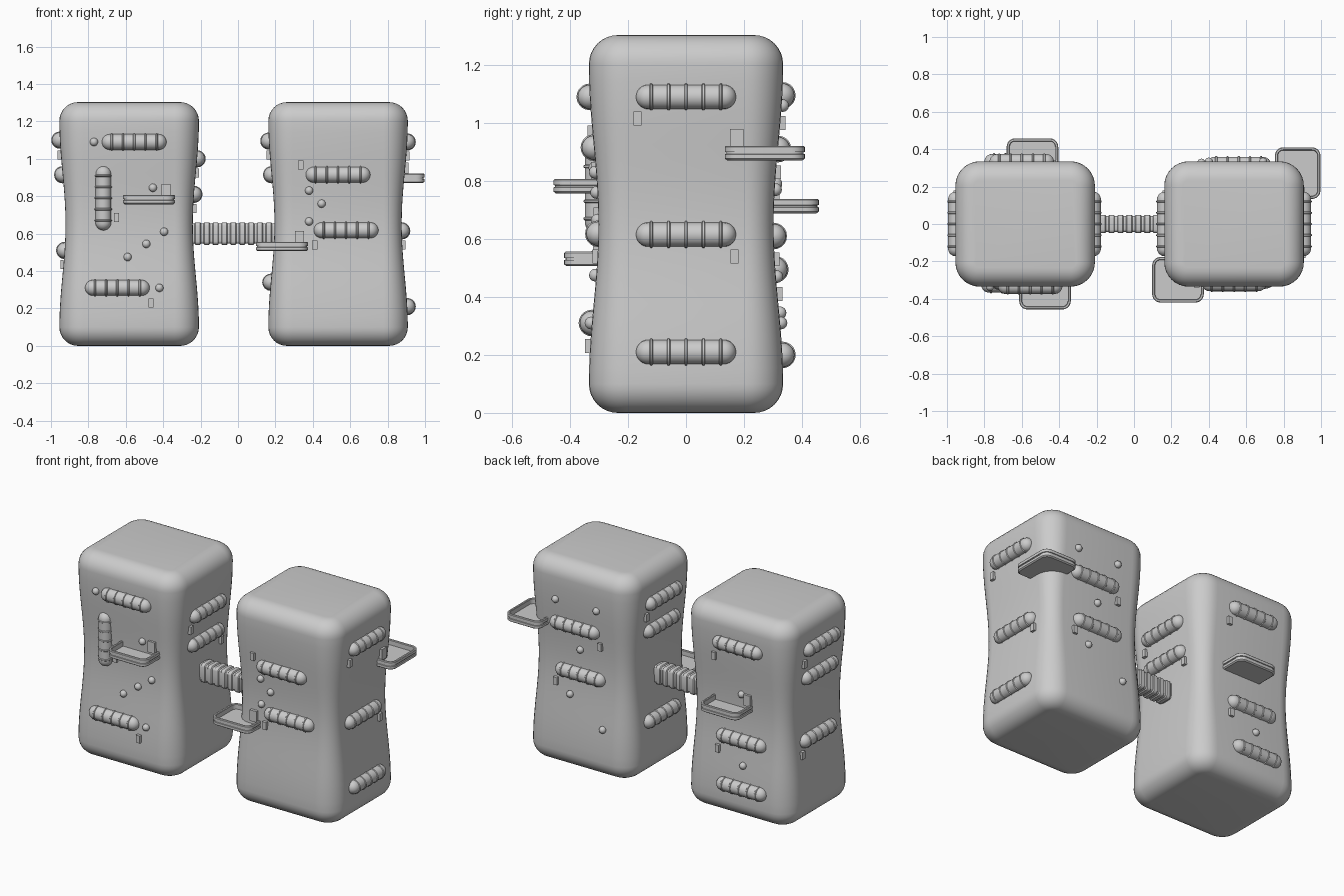
import bpy, bmesh
from math import sin, cos, pi, radians
from mathutils import Matrix, Vector

if "Cube" in bpy.data.objects:
    bpy.data.objects.remove(bpy.data.objects["Cube"])

HX, HY, H = 0.373, 0.335, 1.303
TOWERS = {'left': -0.582, 'right': 0.535}


def finish(name, bm, loc=(0, 0, 0)):
    bmesh.ops.recalc_face_normals(bm, faces=bm.faces)
    me = bpy.data.meshes.new(name)
    bm.to_mesh(me)
    bm.free()
    ob = bpy.data.objects.new(name, me)
    ob.location = loc
    bpy.context.collection.objects.link(ob)
    return ob


def skin(bm, rings):
    for a, b in zip(rings, rings[1:]):
        n = len(a)
        for i in range(n):
            bm.faces.new((a[i], a[(i + 1) % n], b[(i + 1) % n], b[i]))
    bm.faces.new(rings[0])
    bm.faces.new(rings[-1])


def loft(name, sections, loc, seg=6):
    """Stack rounded rectangles (half x, half y, radius, z)."""
    bm = bmesh.new()
    rings = []
    for hx, hy, r, z in sections:
        ring = []
        for k, (sx, sy) in enumerate(((1, 1), (-1, 1), (-1, -1), (1, -1))):
            for i in range(seg + 1):
                a = pi / 2 * (k + i / seg)
                ring.append(bm.verts.new((sx * (hx - r) + r * cos(a),
                                          sy * (hy - r) + r * sin(a), z)))
        rings.append(ring)
    skin(bm, rings)
    return finish(name, bm, loc)


def waist(z):
    t = min(max((z - 0.1) / 1.1, 0), 1)
    return 0.033 * sin(pi * t) ** 2


def tower(name, x):
    R, secs = 0.1, []
    for i in range(9):
        a = pi / 2 * i / 8
        secs.append((R * (1 - sin(a)), R * (1 - cos(a))))
    secs += [(waist(0.1 + 1.1 * i / 20), 0.1 + 1.1 * i / 20) for i in range(1, 20)]
    secs += [(d, H - z) for d, z in reversed(secs[:9])]
    loft(name, [(HX - d, HY - d, max(0.13 - d, 0.03), z) for d, z in secs], (x, 0, 0), 8)


def on_wall(t, side, u, z, out=0.0):
    d = waist(z) - out
    x = TOWERS[t]
    return {'front': (u, -HY + d, z), 'back': (u, HY - d, z),
            'inner_minus': (x - HX + d, u, z), 'plus': (x + HX - d, u, z)}[side]


def grip(t, side, u, z, axis=None):
    """Ribbed capsule handle, revolved about its long axis."""
    L, r, n = 0.1725, 0.042, 20
    prof = [(-L + r * (1 - cos(a)), r * sin(a)) for a in [pi / 2 * i / 7 + 0.05 for i in range(7)]]
    for c in (-0.12, -0.06, 0, 0.06, 0.12):
        prof += [(c - 0.006, r), (c - 0.003, r + 0.004), (c + 0.003, r + 0.004), (c + 0.006, r)]
    prof += [(-p, q) for p, q in reversed(prof[:7])]
    bm = bmesh.new()
    skin(bm, [[bm.verts.new((p, q * cos(2 * pi * i / n), q * sin(2 * pi * i / n)))
               for i in range(n)] for p, q in prof])
    ob = finish('grip', bm, on_wall(t, side, u, z))
    if axis == 'z':
        ob.rotation_euler[1] = pi / 2
    elif side in ('inner_minus', 'plus'):
        ob.rotation_euler[2] = pi / 2


def bolt(t, side, u, z):
    bm = bmesh.new()
    bmesh.ops.create_uvsphere(bm, u_segments=14, v_segments=8, radius=0.022)
    finish('bolt', bm, on_wall(t, side, u, z, 0.003))


def tag(t, side, u, z, w=0.028, h=0.048):
    flat = side in ('front', 'back')
    size = (w, 0.018, h) if flat else (0.018, w, h)
    bm = bmesh.new()
    bmesh.ops.create_cube(bm, size=1, matrix=Matrix.Diagonal((*size, 1)))
    finish('tag', bm, on_wall(t, side, u, z, 0.008))


def tray(x, y, z, hx, hy):
    """Shallow dish with a grooved rim."""
    prof = [(0.008, -0.025), (0, -0.019), (0, -0.004), (0.005, -0.003), (0.005, 0.003),
            (0, 0.004), (0, 0.021), (0.004, 0.025), (0.013, 0.025), (0.016, 0.021), (0.016, -0.008)]
    loft('tray', [(hx - d, hy - d, 0.045 - d, h) for d, h in prof], (x, y, z))


# towers
for t, x in TOWERS.items():
    tower(t + '_tower', x)

# connecting beam with raised bands
secs = [(0.054, 0.043, 0.015, -0.28), (0.054, 0.043, 0.015, 0.28)]
beam = loft('beam', secs, (-0.02, 0, 0.60), 3)
beam.rotation_euler[1] = pi / 2
for i in range(9):
    band = loft('beam_band', [(0.055, 0.044, 0.015, -0.017), (0.06, 0.049, 0.018, -0.012),
                              (0.06, 0.049, 0.018, 0.012), (0.055, 0.044, 0.015, 0.017)],
                (-0.215 + 0.0475 * i, 0, 0.60), 3)
    band.rotation_euler[1] = pi / 2

# grips on each wall
for args in [('left', 'front', -0.555, 1.09), ('left', 'front', -0.72, 0.79, 'z'),
             ('left', 'front', -0.645, 0.31),
             ('right', 'front', 0.535, 0.915), ('right', 'front', 0.578, 0.618),
             ('left', 'back', -0.6, 1.095), ('left', 'back', -0.61, 0.495),
             ('left', 'back', -0.628, 0.2),
             ('right', 'back', 0.56, 0.91), ('right', 'back', 0.53, 0.61)]:
    grip(*args)
for t, side, zs in [('left', 'inner_minus', (1.1, 0.915, 0.51)), ('left', 'plus', (1.0, 0.81)),
                    ('right', 'inner_minus', (1.095, 0.915, 0.34)),
                    ('right', 'plus', (1.09, 0.615, 0.21))]:
    for z in zs:
        grip(t, side, 0, z)

# bolts
for t, side, pts in [
        ('left', 'front', [(-0.77, 1.09), (-0.455, 0.845), (-0.395, 0.61), (-0.49, 0.545),
                           (-0.59, 0.475), (-0.42, 0.31)]),
        ('right', 'front', [(0.38, 0.83), (0.447, 0.76), (0.38, 0.665)]),
        ('left', 'back', [(-0.61, 0.79), (-0.63, 0.345)]),
        ('right', 'back', [(0.69, 1.06), (0.4, 1.06), (0.53, 0.77), (0.6, 0.47), (0.36, 0.31)])]:
    for p in pts:
        bolt(t, side, *p)

# tags beside the grips, larger ones behind the trays
for t, side, pts in [
        ('left', 'front', [(-0.65, 0.685), (-0.465, 0.23)]),
        ('right', 'front', [(0.335, 0.968), (0.41, 0.54)]),
        ('left', 'back', [(-0.43, 1.0), (-0.45, 0.41)]),
        ('right', 'back', [(0.385, 0.83), (0.7, 0.53)]),
        ('left', 'inner_minus', [(0.165, 1.02), (0.165, 0.435)]),
        ('left', 'plus', [(-0.165, 0.925), (0.165, 0.735)]),
        ('right', 'inner_minus', [(0.165, 1.02)]),
        ('right', 'plus', [(-0.167, 1.015), (0.167, 0.54)])]:
    for p in pts:
        tag(t, side, *p)
for args in [('left', 'front', -0.385, 0.83), ('right', 'front', 0.33, 0.58),
             ('left', 'back', -0.655, 0.765), ('right', 'plus', 0.175, 0.945)]:
    tag(*args, 0.048, 0.07)

# trays
tray(-0.476, -0.335, 0.782, 0.138, 0.122)
tray(0.235, -0.298, 0.531, 0.138, 0.122)
tray(-0.543, 0.336, 0.713, 0.138, 0.122)
tray(0.875, 0.272, 0.896, 0.122, 0.138)

bpy.ops.object.select_all(action='SELECT')
bpy.context.view_layer.objects.active = beam
bpy.ops.object.shade_smooth_by_angle(angle=radians(35))
